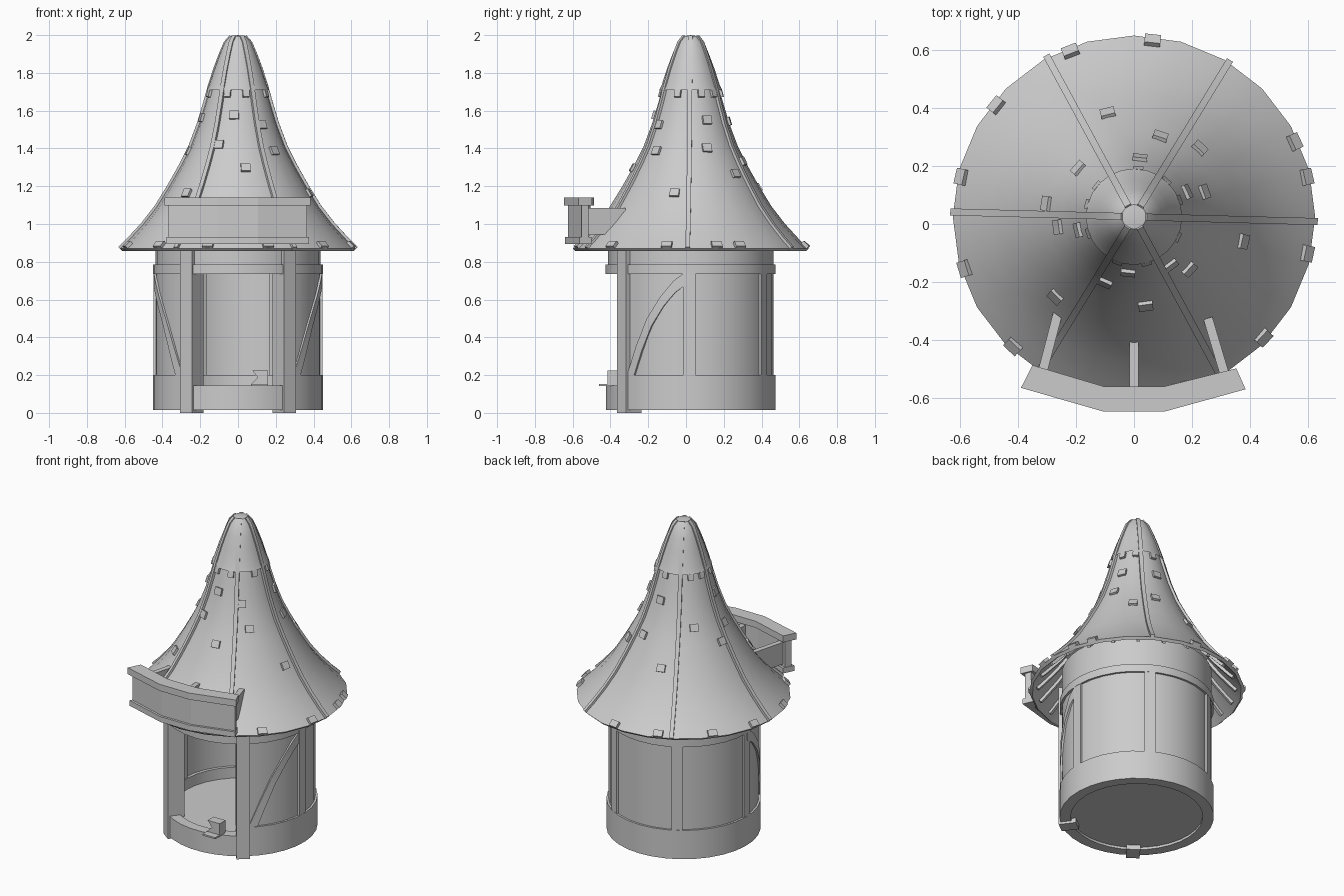
import bpy, bmesh, math
from mathutils import Vector, Matrix

if "Cube" in bpy.data.objects:
    bpy.data.objects.remove(bpy.data.objects["Cube"])

CY = 0.025  # the round body and roof share this axis
rad = math.radians


def polar(r, deg, z):
    return Vector((r * math.cos(rad(deg)), CY + r * math.sin(rad(deg)), z))


def make(name, loops, closed=False, smooth=True):
    """Skin a list of equal closed cross-sections."""
    bm = bmesh.new()
    rows = [[bm.verts.new(p) for p in l] for l in loops]
    n = len(rows[0])
    pairs = list(zip(rows, rows[1:])) + ([(rows[-1], rows[0])] if closed else [])
    for a, b in pairs:
        for i in range(n):
            j = (i + 1) % n
            bm.faces.new((a[i], a[j], b[j], b[i]))
    if not closed:
        bm.faces.new(rows[0])
        bm.faces.new(rows[-1][::-1])
    bmesh.ops.remove_doubles(bm, verts=bm.verts, dist=1e-5)
    bmesh.ops.recalc_face_normals(bm, faces=bm.faces)
    me = bpy.data.meshes.new(name)
    bm.to_mesh(me)
    bm.free()
    ob = bpy.data.objects.new(name, me)
    bpy.context.collection.objects.link(ob)
    if smooth:
        bpy.ops.object.select_all(action='DESELECT')
        ob.select_set(True)
        bpy.context.view_layer.objects.active = ob
        bpy.ops.object.shade_smooth_by_angle(angle=rad(35))
    return ob


def lathe(name, prof, a0=0, a1=360, n=32):
    full = a1 - a0 >= 360
    angs = [a0 + (a1 - a0) * i / n for i in range(n if full else n + 1)]
    return make(name, [[polar(r, a, z) for r, z in prof] for a in angs], full)


def band(name, r0, r1, z0, z1, a0=0, a1=360, n=32):
    return lathe(name, [(r0, z0), (r1, z0), (r1, z1), (r0, z1)], a0, a1, n)


def box(name, m, size):
    x, y, z = (s / 2 for s in size)
    q = [(-x, -y), (x, -y), (x, y), (-x, y)]
    return make(name, [[m @ Vector((a, b, c)) for a, b in q] for c in (-z, z)], smooth=False)


def post(name, r0, r1, w, z0, z1, deg):
    m = Matrix.Translation(polar((r0 + r1) / 2, deg, (z0 + z1) / 2)) @ Matrix.Rotation(rad(deg), 4, 'Z')
    box(name, m, (r1 - r0, w, z1 - z0))


# Round base, floor and wall, open at the front
band("base_ring", 0.385, 0.45, 0.015, 0.2, -53, 233, 26)
band("threshold", 0.385, 0.45, 0.015, 0.145, -127, -53, 7)
lathe("floor", [(0, 0.03), (0.39, 0.03), (0.39, 0.13), (0, 0.13)])
band("wall", 0.405, 0.437, 0.19, 0.74, -53, 233, 26)
band("upper_wall", 0.405, 0.437, 0.735, 0.98)
band("upper_ring", 0.40, 0.45, 0.735, 0.785)

# Timber posts
for a in (-53, 233):
    post("front_post", 0.355, 0.458, 0.08, 0, 0.92, a)
for a in (-1, 60, 120, 181):
    post("wall_post", 0.39, 0.447, 0.064, 0.19, 0.75, a)

# Curved braces following the wall
arc = [(-46, 0.19), (-38, 0.34), (-29.5, 0.48), (-20, 0.59), (-11, 0.67), (-1, 0.725)]
for side in (1, -1):
    loops = []
    for i, (a, z) in enumerate(arc):
        t = i / (len(arc) - 1)
        da, dz = 3 * (1 - t), 0.028 * t + 0.008
        pts = [(0.425, a - da, z + dz), (0.448, a - da, z + dz), (0.448, a + da, z - dz), (0.425, a + da, z - dz)]
        loops.append([polar(r, b if side == 1 else 180 - b, h) for r, b, h in pts])
    make("curved_brace", loops)

# Bell-shaped roof shell
prof = [(0.625, 0.87), (0.575, 0.918), (0.50, 1.0), (0.43, 1.09), (0.362, 1.2), (0.30, 1.31), (0.25, 1.41),
        (0.205, 1.53), (0.172, 1.64), (0.147, 1.73), (0.118, 1.82), (0.088, 1.9), (0.062, 1.96), (0.035, 1.99), (0, 1.993)]
inner = [(max(r - 0.014, 0), z - 0.014) for r, z in prof]
lathe("roof", prof + inner[::-1], n=24)
cap = [(0.166, 1.71), (0.154, 1.735)] + [(r + 0.007, z + 0.004) for r, z in prof[10:-1]] + [(0, 2.0)]
lathe("roof_cap", cap + [(0, 1.97)], n=24)


def slope(r):
    """Height and downhill direction on the roof at radius r."""
    for (ra, za), (rb, zb) in zip(prof, prof[1:]):
        if rb <= r <= ra:
            t = (ra - r) / (ra - rb)
            return za + t * (zb - za), math.atan2(za - zb, ra - rb)
    return prof[0][1], math.atan2(-0.048, 0.05)


# Six ridge ribs and the rafters under the eaves
def strip(name, deg, path, w, lo, hi):
    loops = []
    tan = Vector((-math.sin(rad(deg)), math.cos(rad(deg)), 0)) * w / 2
    for r, z in path:
        s = slope(max(r, 0.03))[1]
        nx, nz = -math.sin(s), math.cos(s)
        a, b = polar(r + nx * lo, deg, z + nz * lo), polar(r + nx * hi, deg, z + nz * hi)
        loops.append([a - tan, a + tan, b + tan, b - tan])
    make(name, loops)


for k in range(6):
    strip("roof_rib", -1.5 + 60 * k, prof[:-1], 0.024, -0.012, 0.013)
for k in range(24):
    strip("rafter", 6 + 15 * k, [(0.60, 0.893)] + prof[1:4], 0.02, -0.04, -0.012)


# Loose shingles
def shingle(r, deg, size=(0.045, 0.05, 0.014)):
    z, s = slope(r)
    m = Matrix.Translation(polar(r, deg, z)) @ Matrix.Rotation(rad(deg), 4, 'Z') @ Matrix.Rotation(-s, 4, 'Y')
    box("shingle", m @ Matrix.Translation((0, 0, 0.004)), size)


spots = [(-0.09, 0.38), (0.09, 0.3), (0.02, 0.225), (0.225, 0.26), (-0.19, 0.19), (0.18, 0.11), (0.24, 0.11),
         (0.375, -0.06), (-0.26, -0.01), (-0.19, -0.02), (-0.27, -0.25), (-0.1, -0.2), (-0.02, -0.165),
         (0.04, -0.28), (0.125, -0.14), (0.19, -0.155), (-0.3, 0.07)]
for x, y in spots:
    shingle(math.hypot(x, y - CY), math.degrees(math.atan2(y - CY, x)))
for a in (20, 48, 85, 140, 165, 200, 250, 285, 335):
    shingle(0.158, a, (0.04, 0.035, 0.016))
for a in (13, 25, 84, 111, 141, 167, 197, 227, 255, 285, 317, 348):
    shingle(0.608, a, (0.04, 0.055, 0.022))

# Bent sign board in front of the roof: rails and recessed panel
outer = [(-0.39, -0.565), (-0.105, -0.647), (0.105, -0.647), (0.385, -0.57)]
back = [(-0.35, -0.487), (-0.105, -0.56), (0.105, -0.56), (0.353, -0.498)]


def board(name, z0, z1, f0, f1, trim=1.0):
    loops = []
    for o, b in zip(outer, back):
        o, b = Vector(o), Vector(b)
        p, q = o.lerp(b, f0), o.lerp(b, f1)
        if abs(o.x) > 0.2:
            p.x *= trim
            q.x *= trim
        loops.append([(p.x, p.y, z0), (q.x, q.y, z0), (q.x, q.y, z1), (p.x, p.y, z1)])
    make(name, loops, smooth=False)


board("sign_top_rail", 1.098, 1.14, 0, 1)
board("sign_bottom_rail", 0.895, 0.93, 0.08, 0.95, 0.98)
board("sign_panel", 0.925, 1.1, 0.25, 0.75, 0.97)

# Sign brackets reaching back to the roof
for (x0, y0), (x1, y1) in (((0, -0.59), (0, -0.39)), ((-0.318, -0.52), (-0.262, -0.305)), ((0.316, -0.53), (0.255, -0.325))):
    d = Vector((x1 - x0, y1 - y0, 0))
    side = Vector((-d.y, d.x, 0)).normalized() * 0.016
    p, q = Vector((x0, y0, 0)), Vector((x1, y1, 0))
    mid = p.lerp(q, 0.5)
    up = Vector((0, 0, 1))
    tri = [p + up * 0.945, mid + up * 0.945, q + up * 1.06, q + up * 1.085, p + up * 1.085]
    make("sign_bracket", [[v - side for v in tri], [v + side for v in tri]], smooth=False)

# Small boot scraper on the threshold
box("scraper_plate", Matrix.Translation((0.115, -0.41, 0.148)), (0.09, 0.1, 0.01))
shape = [(0.07, 0.152), (0.16, 0.152), (0.16, 0.225), (0.075, 0.225), (0.105, 0.188)]
make("boot_scraper", [[(x, y, z) for x, z in shape] for y in (-0.415, -0.355)], smooth=False)
